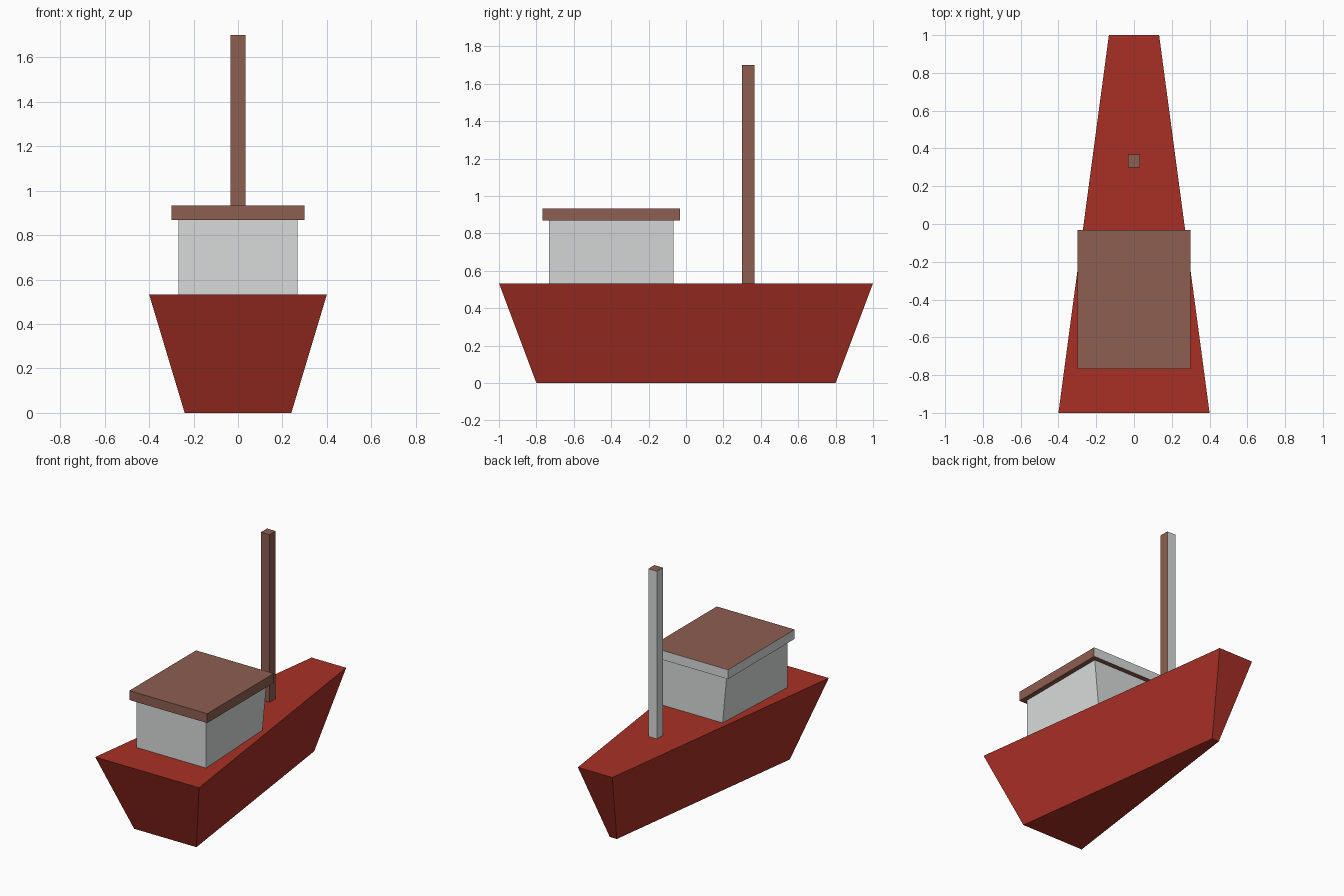
import bpy

if "Cube" in bpy.data.objects:
    bpy.data.objects.remove(bpy.data.objects["Cube"])


def material(name, rgb):
    lin = [(c / 255 / 12.92) if c < 11 else ((c / 255 + 0.055) / 1.055) ** 2.4 for c in rgb]
    m = bpy.data.materials.new(name)
    m.diffuse_color = (*lin, 1)
    m.use_nodes = True
    m.node_tree.nodes["Principled BSDF"].inputs["Base Color"].default_value = m.diffuse_color
    return m


RED = material("hull red", (168, 48, 38))
BROWN = material("wood brown", (141, 94, 81))
GREY = material("light grey", (216, 219, 218))


def loft(name, bottom, top, mats):
    """Six-sided block; each level is (z, front y, back y, front half width, back half width)."""
    verts = []
    for z, y0, y1, w0, w1 in (bottom, top):
        verts += [(-w0, y0, z), (w0, y0, z), (w1, y1, z), (-w1, y1, z)]
    faces = [(3, 2, 1, 0), (4, 5, 6, 7)]
    faces += [(i, (i + 1) % 4, (i + 1) % 4 + 4, i + 4) for i in range(4)]
    mesh = bpy.data.meshes.new(name)
    mesh.from_pydata(verts, [], faces)
    for m in mats:
        mesh.materials.append(m)
    if len(mats) > 1:  # back and left faces take the second colour
        for p in mesh.polygons:
            p.material_index = int(p.normal.y > 0.5 or p.normal.x < -0.5)
    obj = bpy.data.objects.new(name, mesh)
    bpy.context.collection.objects.link(obj)
    return obj


# Hull: tapers to the bow and towards the keel
loft("hull", (0, -0.8, 0.8, 0.24, 0.027), (0.533, -1, 1, 0.4, 0.133), [RED])

# Cabin: its base narrows slightly at the back
loft("cabin", (0.533, -0.733, -0.067, 0.267, 0.235),
     (0.868, -0.733, -0.067, 0.267, 0.267), [GREY])

# Roof slab and mast: brown with grey back and left sides
loft("cabin_roof", (0.868, -0.767, -0.033, 0.3, 0.3),
     (0.933, -0.767, -0.033, 0.3, 0.3), [BROWN, GREY])
loft("mast", (0.533, 0.3, 0.367, 0.033, 0.033),
     (1.7, 0.3, 0.367, 0.033, 0.033), [BROWN, GREY])
